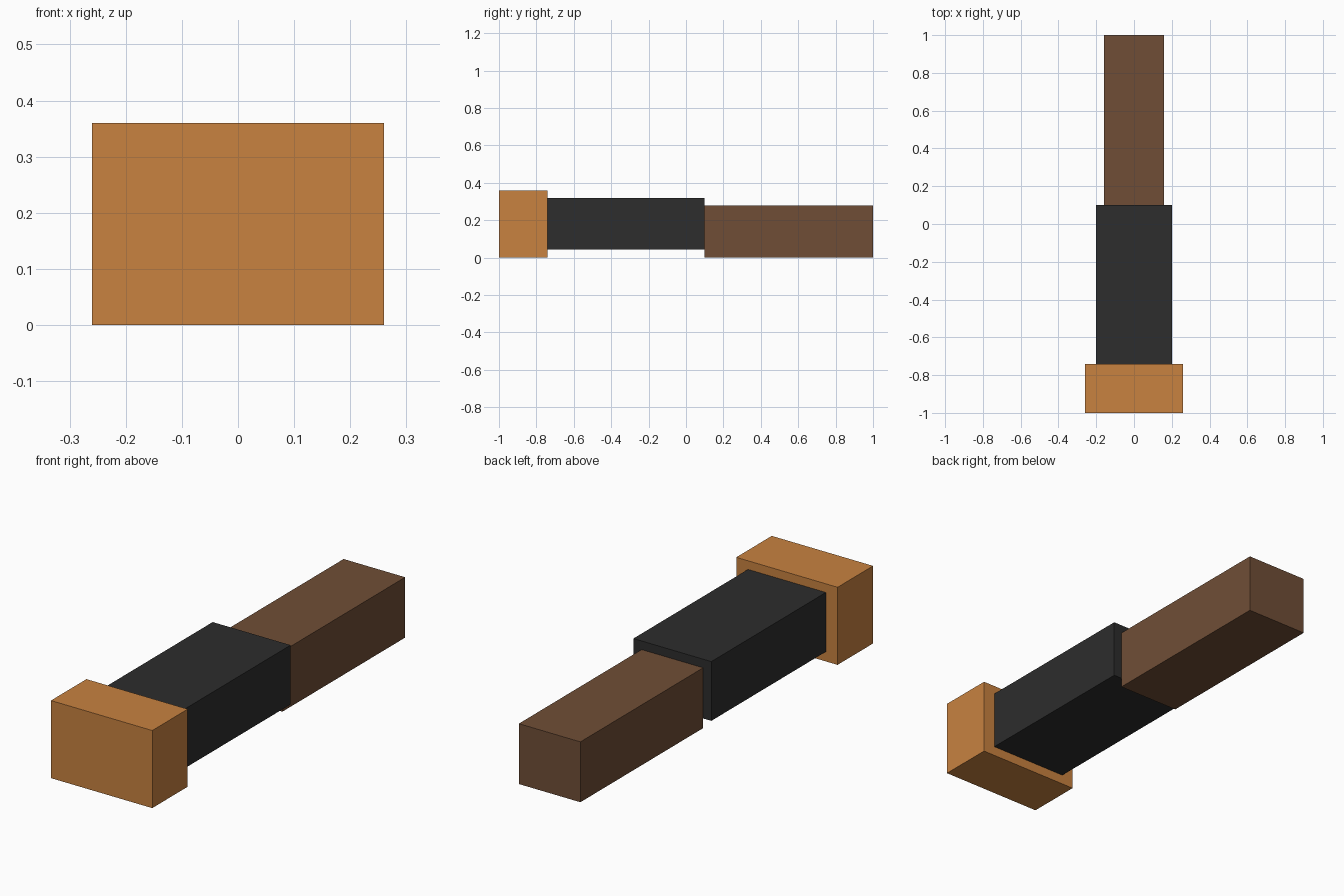
import bpy

if "Cube" in bpy.data.objects:
    bpy.data.objects.remove(bpy.data.objects["Cube"])


def material(name, rgb):
    mat = bpy.data.materials.new(name)
    mat.diffuse_color = (*rgb, 1.0)
    mat.use_nodes = True
    mat.node_tree.nodes["Principled BSDF"].inputs["Base Color"].default_value = mat.diffuse_color
    return mat


def box(name, half_width, y0, y1, z0, z1, mat):
    """Axis-aligned box centred on x = 0."""
    bpy.ops.mesh.primitive_cube_add(size=1, location=(0, (y0 + y1) / 2, (z0 + z1) / 2))
    obj = bpy.context.object
    obj.name = name
    obj.scale = (2 * half_width, y1 - y0, z1 - z0)
    bpy.ops.object.transform_apply(location=False, rotation=False, scale=True)
    obj.data.materials.append(mat)
    return obj


orange = material("orange", (0.578, 0.223, 0.051))
charcoal = material("charcoal", (0.026, 0.026, 0.026))
brown = material("brown", (0.162, 0.076, 0.037))

# Wide block at the front end
box("end_block", 0.26, -1.0, -0.74, 0.0, 0.36, orange)
# Dark middle sleeve, raised slightly off the ground
box("middle_sleeve", 0.20, -0.74, 0.10, 0.045, 0.32, charcoal)
# Narrow bar at the back
box("rear_bar", 0.158, 0.10, 1.0, 0.0, 0.28, brown)
